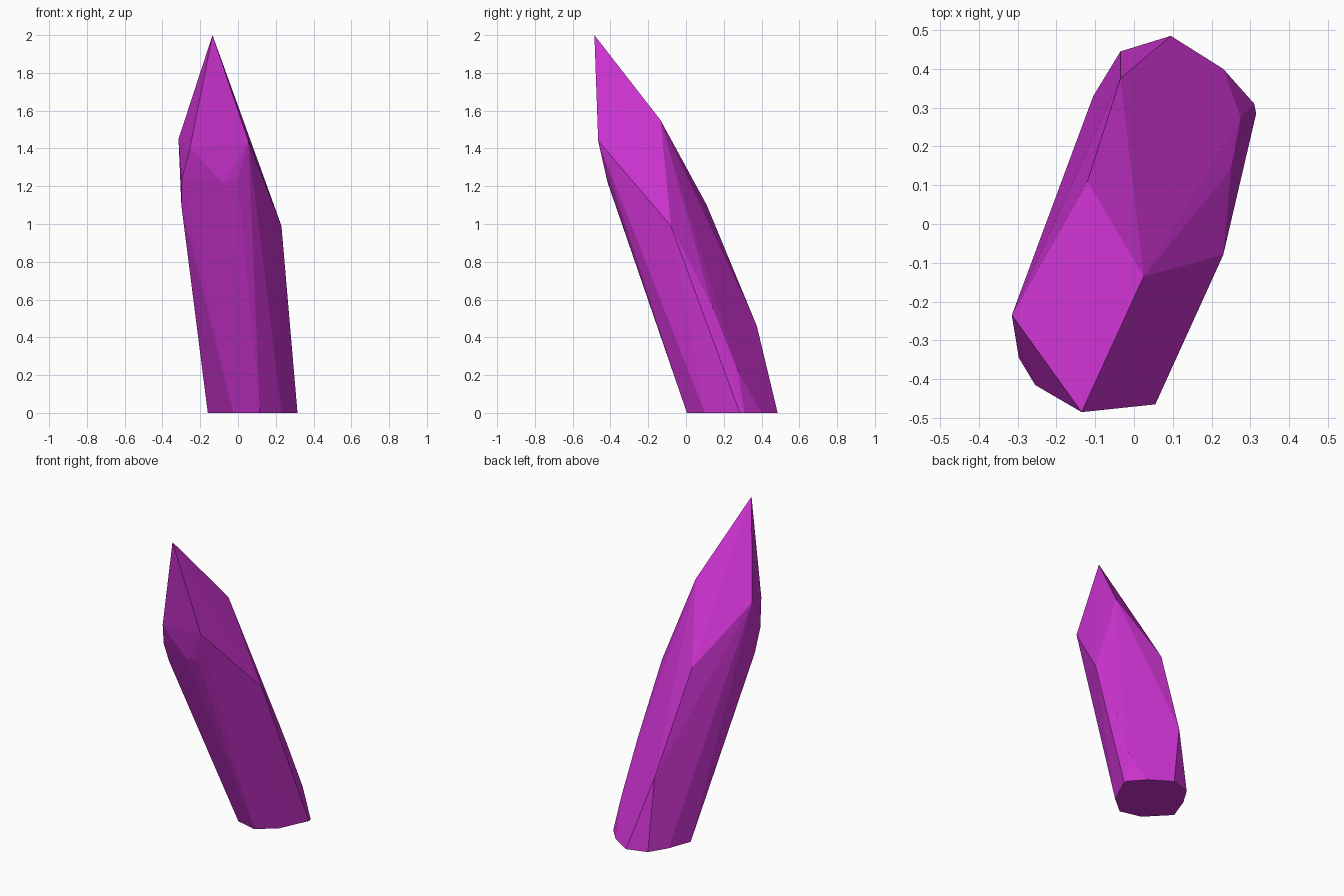
import bpy
import bmesh

cube = bpy.data.objects.get("Cube")
if cube:
    bpy.data.objects.remove(cube, do_unlink=True)

# Crystal colour
violet = bpy.data.materials.new("crystal_violet")
violet.use_nodes = True
colour = (0.60, 0.033, 0.63, 1.0)
violet.diffuse_color = colour
violet.node_tree.nodes["Principled BSDF"].inputs["Base Color"].default_value = colour

# Flat foot of the crystal (x, y on the ground)
foot = [(0.115, 0.005), (0.23, 0.10), (0.315, 0.285), (0.31, 0.31), (0.23, 0.40),
        (0.095, 0.485), (-0.035, 0.445), (-0.105, 0.33), (-0.16, 0.18), (-0.025, 0.04)]

# Corners where the leaning side facets meet
sides = [(0.275, 0.275, 0.22), (0.25, 0.14, 0.56), (0.23, -0.08, 0.99),
         (-0.035, 0.375, 0.46), (-0.12, 0.11, 1.10), (-0.30, -0.285, 1.10)]

# Shoulder below the point
shoulder = [(0.0, -0.42, 1.24), (-0.08, -0.415, 1.22), (-0.297, -0.345, 1.24),
            (-0.255, -0.415, 1.40), (0.055, -0.465, 1.44),
            (0.025, -0.135, 1.55), (-0.315, -0.235, 1.45)]

tip = (-0.135, -0.485, 2.0)

# Wrap the corners in flat facets
bm = bmesh.new()
for corner in [(x, y, 0.0) for x, y in foot] + sides + shoulder + [tip]:
    bm.verts.new(corner)
hull = bmesh.ops.convex_hull(bm, input=bm.verts[:])
loose = [v for v in bm.verts if not v.link_faces]
bmesh.ops.delete(bm, geom=loose, context='VERTS')
bmesh.ops.dissolve_limit(bm, angle_limit=0.035, verts=bm.verts[:], edges=bm.edges[:])
bmesh.ops.recalc_face_normals(bm, faces=bm.faces[:])

mesh = bpy.data.meshes.new("crystal_shard")
bm.to_mesh(mesh)
bm.free()
mesh.materials.append(violet)
crystal = bpy.data.objects.new("crystal_shard", mesh)
bpy.context.collection.objects.link(crystal)
